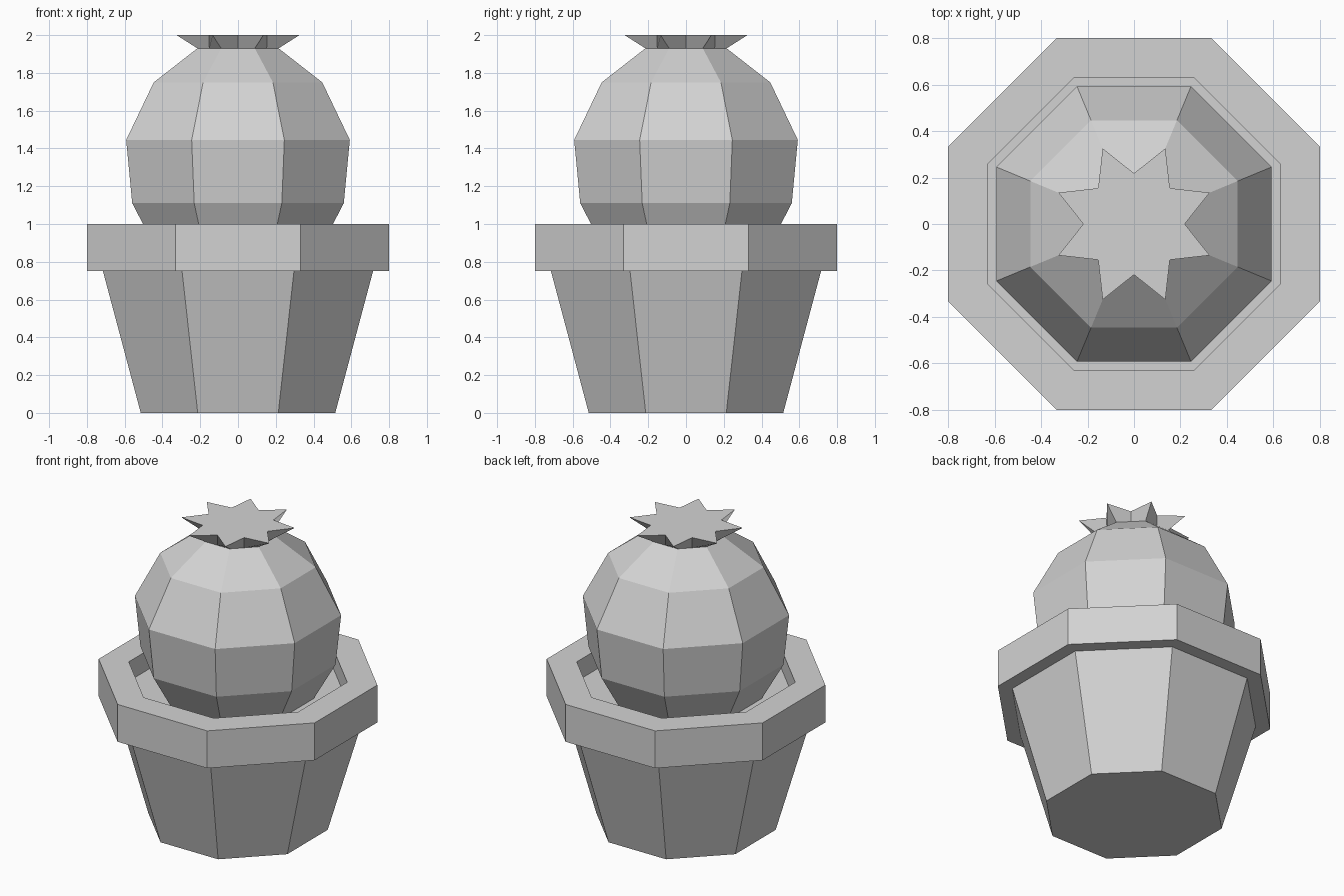
import bpy
import bmesh
from math import pi, cos, sin

SIDES = 8

cube = bpy.data.objects.get("Cube")
if cube:
    bpy.data.objects.remove(cube, do_unlink=True)

# One plain grey for everything
grey = bpy.data.materials.new("plain_grey")
grey.use_nodes = True
colour = (0.65, 0.65, 0.65, 1)
grey.diffuse_color = colour
shader = next(n for n in grey.node_tree.nodes if n.type == 'BSDF_PRINCIPLED')
shader.inputs["Base Color"].default_value = colour
shader.inputs["Roughness"].default_value = 0.8


def octagon(apothem, z):
    """Octagon ring with a flat side towards the front."""
    r = apothem / cos(pi / SIDES)
    return [(r * cos(a), r * sin(a), z)
            for a in ((i + 0.5) * 2 * pi / SIDES for i in range(SIDES))]


def star(points, notches, z):
    """Star ring whose points lie over the octagon corners."""
    ring = []
    for i in range(SIDES * 2):
        r = points if i % 2 == 0 else notches
        a = (i + 1) * pi / SIDES
        ring.append((r * cos(a), r * sin(a), z))
    return ring


def loft(name, rings, cap_start=True, cap_end=True):
    """Skin a stack of rings with flat faces."""
    bm = bmesh.new()
    loops = [[bm.verts.new(p) for p in ring] for ring in rings]
    for low, high in zip(loops, loops[1:]):
        n = len(low)
        for i in range(n):
            j = (i + 1) % n
            bm.faces.new((low[i], low[j], high[j], high[i]))
    if cap_start:
        bm.faces.new(loops[0][::-1])
    if cap_end:
        bm.faces.new(loops[-1])
    bmesh.ops.recalc_face_normals(bm, faces=bm.faces)
    mesh = bpy.data.meshes.new(name)
    bm.to_mesh(mesh)
    bm.free()
    mesh.materials.append(grey)
    obj = bpy.data.objects.new(name, mesh)
    bpy.context.collection.objects.link(obj)
    return obj


# Pot: tapered body, overhanging rim, then down inside to the soil
pot_profile = [(0.515, 0), (0.715, 0.75), (0.8, 0.75), (0.8, 1),
               (0.627, 1), (0.627, 0.87)]
loft("pot_with_soil", [octagon(a, z) for a, z in pot_profile])

# Cactus: faceted ball rising from the soil
cactus_profile = [(0.435, 0.87), (0.56, 1.11), (0.592, 1.445),
                  (0.446, 1.75), (0.215, 1.93)]
loft("cactus_body", [octagon(a, z) for a, z in cactus_profile],
     cap_start=False)

# Flower: octagon base flaring out to an eight-pointed star
base_radius = 0.215 / cos(pi / SIDES)
loft("flower", [star(base_radius, 0.215, 1.93), star(0.352, 0.218, 2)],
     cap_start=False)
